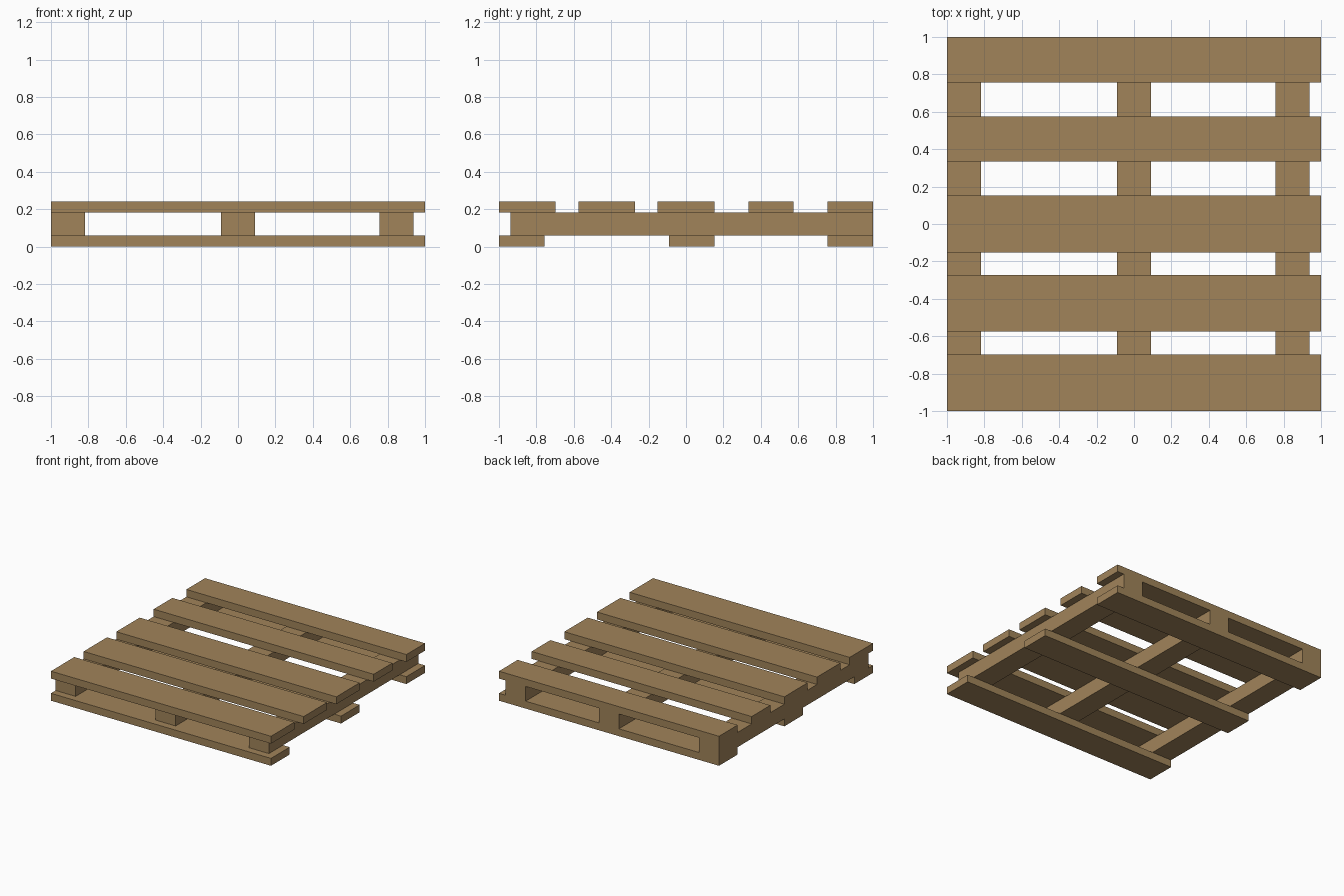
import bpy, bmesh
from mathutils import Matrix, Vector

cube = bpy.data.objects.get("Cube")
if cube:
    bpy.data.objects.remove(cube, do_unlink=True)

# Whole pallet sits on a grid of 33 x 33 x 4 units
U = 2 / 33

wood = bpy.data.materials.new("pale_brown_wood")
wood.use_nodes = True
colour = (0.355, 0.230, 0.102, 1)
wood.diffuse_color = colour
bsdf = next(n for n in wood.node_tree.nodes if n.type == 'BSDF_PRINCIPLED')
bsdf.inputs["Base Color"].default_value = colour
bsdf.inputs["Roughness"].default_value = 0.9
wood.roughness = 0.9


def plank(name, x, y, z):
    """Box from (start, end) ranges in grid units."""
    lo = Vector((x[0] * U - 1, y[0] * U - 1, z[0] * U))
    hi = Vector((x[1] * U - 1, y[1] * U - 1, z[1] * U))
    bm = bmesh.new()
    place = Matrix.Translation((lo + hi) / 2) @ Matrix.Diagonal((hi - lo).to_4d())
    place[3][3] = 1
    bmesh.ops.create_cube(bm, size=1, matrix=place)
    mesh = bpy.data.meshes.new(name)
    bm.to_mesh(mesh)
    bm.free()
    mesh.materials.append(wood)
    obj = bpy.data.objects.new(name, mesh)
    bpy.context.collection.objects.link(obj)


# Bottom boards, front to back
for i, y in enumerate([(0, 4), (15, 19), (29, 33)], 1):
    plank(f"bottom_board_{i}", (0, 33), y, (0, 1))

# Stringers, set back from the front edge
for side, x in (("right", 0), ("middle", 15), ("left", 29)):
    plank(f"{side}_stringer", (x, x + 3), (1, 33), (1, 3))

# Deck boards, front to back
for i, y in enumerate([(0, 5), (7, 12), (14, 19), (22, 26), (29, 33)], 1):
    plank(f"deck_board_{i}", (0, 33), y, (3, 4))
